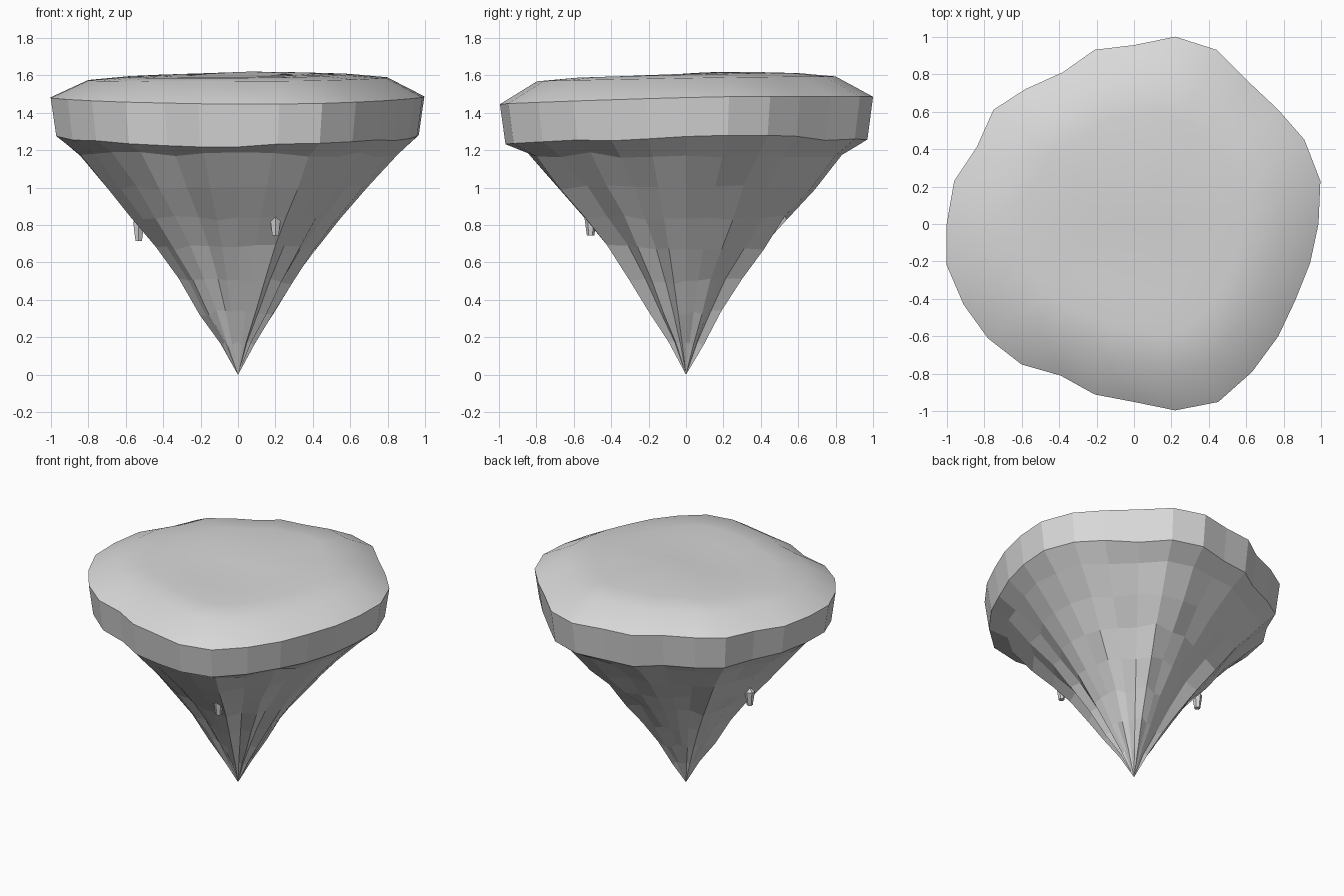
import bpy, bmesh, random
from math import hypot
from mathutils import Vector

random.seed(4)
if "Cube" in bpy.data.objects:
    bpy.data.objects.remove(bpy.data.objects["Cube"])

stone = bpy.data.materials.new("plain grey stone")
stone.use_nodes = True
grey = (0.69, 0.69, 0.69, 1)
stone.diffuse_color = grey
stone.node_tree.nodes["Principled BSDF"].inputs["Base Color"].default_value = grey

# Irregular plateau outline, counter-clockwise
OUTLINE = [(.22, 1), (.44, .93), (.6, .77), (.77, .61), (.91, .45), (.995, .23), (.985, 0),
           (.94, -.21), (.86, -.41), (.77, -.6), (.63, -.79), (.45, -.95), (.22, -.995), (0, -.95),
           (-.21, -.91), (-.39, -.81), (-.6, -.75), (-.78, -.61), (-.91, -.43), (-1, -.22), (-1, 0),
           (-.96, .23), (-.84, .41), (-.75, .61), (-.58, .72), (-.38, .81), (-.21, .93), (0, .955)]
OUTLINE.reverse()
N = len(OUTLINE)


def rim_height(x, y):
    return 1.465 + .02 * y + .017 * x * x


def add_ring(bm, points):
    return [bm.verts.new(p) for p in points]


def bridge(bm, upper, lower, smooth=False):
    for i in range(N):
        j = (i + 1) % N
        bm.faces.new((upper[i], lower[i], lower[j], upper[j])).smooth = smooth


def fan(bm, ring, tip, smooth=False):
    for i in range(N):
        bm.faces.new((ring[i], ring[(i + 1) % N], tip)).smooth = smooth


def finish(bm, name):
    bmesh.ops.recalc_face_normals(bm, faces=bm.faces[:])
    mesh = bpy.data.meshes.new(name)
    bm.to_mesh(mesh)
    bm.free()
    mesh.materials.append(stone)
    obj = bpy.data.objects.new(name, mesh)
    bpy.context.collection.objects.link(obj)
    return obj


# Island: gently domed top, faceted rim and ribbed rock cone
bm = bmesh.new()
rim = add_ring(bm, [(x, y, rim_height(x, y)) for x, y in OUTLINE])
outer = rim
for scale, height in ((.8, 1.58), (.6, 1.598), (.4, 1.603), (.2, 1.604)):
    inner = add_ring(bm, [(x * scale, y * scale, height + .013 * y + .006 * x) for x, y in OUTLINE])
    bridge(bm, inner, outer, True)
    outer = inner
fan(bm, outer, bm.verts.new((0, 0, 1.605)), True)

lower_rim = add_ring(bm, [(x * .97, y * .97, 1.237 + .015 * y + .035 * x * x + random.uniform(-.01, .01))
                          for x, y in OUTLINE])
bridge(bm, rim, lower_rim)

# Random ribs, with two strong folds at the front right
ribs = [random.uniform(-.8, .8) for _ in OUTLINE]
for ridge, groove in ((16, 17), (20, 19)):
    ribs[ridge], ribs[groove] = .7, -.7
upper = lower_rim
for scale, height in ((.85, 1.175), (.69, 1.0), (.545, .84), (.415, .68), (.29, .5), (.185, .33), (.085, .165)):
    depth = .15 * (1.2 - height)
    points = []
    for (x, y), rib in zip(OUTLINE, ribs):
        bulge = scale * hypot(x, y) ** (1 - height) * (1 + depth * rib + random.uniform(-.015, .015))
        points.append((x * bulge, y * bulge, height + random.uniform(-.015, .015)))
    lower = add_ring(bm, points)
    bridge(bm, upper, lower)
    upper = lower
fan(bm, upper, bm.verts.new((0, 0, 0)))
for i in range(N):
    bm.edges.get((rim[i], rim[(i + 1) % N])).smooth = False
finish(bm, "floating_island")


# Small hanging rock spikes
def spike(name, x, y, z):
    bm = bmesh.new()
    bmesh.ops.create_cone(bm, cap_ends=True, segments=6, radius1=.02, radius2=.034, depth=.1)
    bmesh.ops.translate(bm, verts=bm.verts[:], vec=Vector((0, 0, .05)))
    top = max(bm.faces, key=lambda f: f.calc_center_median().z)
    bmesh.ops.translate(bm, verts=bmesh.ops.poke(bm, faces=[top])["verts"], vec=Vector((0, 0, .03)))
    finish(bm, name).location = (x, y, z)


spike("front_spike", .2, -.51, .745)
spike("side_spike", -.53, .02, .715)
